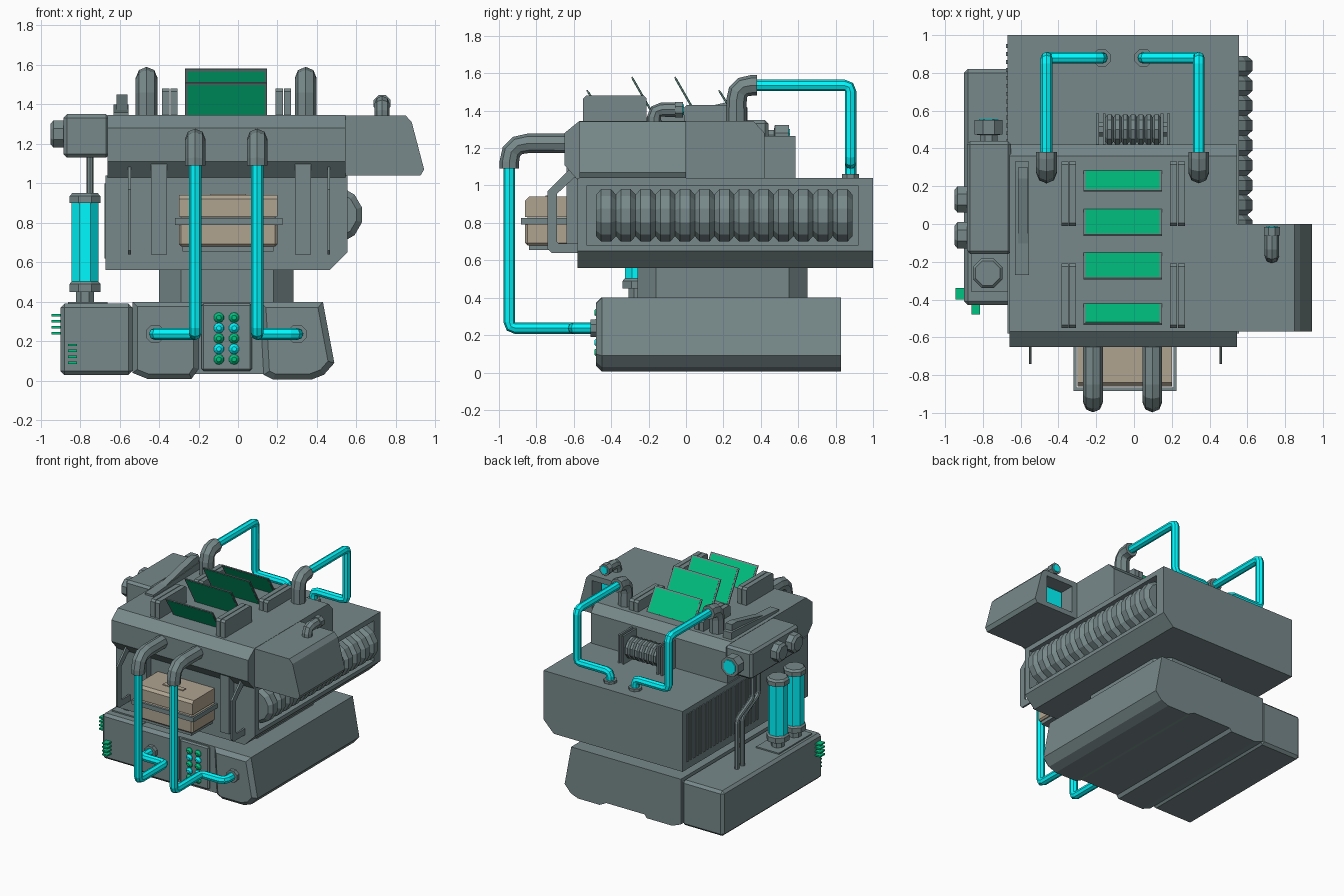
import bpy, bmesh, math
from mathutils import Vector

if "Cube" in bpy.data.objects:
    bpy.data.objects.remove(bpy.data.objects["Cube"])


def mat(name, col):
    m = bpy.data.materials.new(name)
    m.diffuse_color = (*col, 1)
    m.use_nodes = True
    m.node_tree.nodes["Principled BSDF"].inputs["Base Color"].default_value = m.diffuse_color
    return m


SLATE = mat("slate", (0.185, 0.25, 0.255))
CYAN = mat("cyan", (0.0, 0.95, 1.0))
GREEN = mat("green", (0.0, 0.54, 0.22))
TAN = mat("tan", (0.43, 0.37, 0.28))
MID = -0.06  # mirror line of the paired fittings


def finish(name, bm, m=None, bevel=0, front_only=False):
    bmesh.ops.recalc_face_normals(bm, faces=bm.faces)
    if bevel:
        ymin = min(v.co.y for v in bm.verts) + .001
        ed = [e for e in bm.edges if not front_only or all(v.co.y < ymin for v in e.verts)]
        bmesh.ops.bevel(bm, geom=ed, offset=bevel, segments=1, affect='EDGES')
    me = bpy.data.meshes.new(name)
    bm.to_mesh(me)
    bm.free()
    ob = bpy.data.objects.new(name, me)
    bpy.context.collection.objects.link(ob)
    me.materials.append(m or SLATE)
    return ob


def place(axis, t, u, v):
    return {'x': (t, u, v), 'y': (u, t, v), 'z': (u, v, t)}[axis]


def prism(name, pts, axis, a, b, m=None, bevel=0, front_only=False):
    bm = bmesh.new()
    rings = [[bm.verts.new(place(axis, t, u, v)) for u, v in pts] for t in (a, b)]
    n = len(pts)
    for r in rings:
        bm.faces.new(r)
    for i in range(n):
        j = (i + 1) % n
        bm.faces.new((rings[0][i], rings[0][j], rings[1][j], rings[1][i]))
    return finish(name, bm, m, bevel, front_only)


def box(name, x0, x1, y0, y1, z0, z1, m=None, bevel=0):
    return prism(name, [(x0, y0), (x1, y0), (x1, y1), (x0, y1)], 'z', z0, z1, m, bevel)


def recess(ob, *dims):
    """cut a box-shaped recess into ob"""
    cut = box("recess_cutter", *dims)
    cut.hide_render = True
    md = ob.modifiers.new("recess", 'BOOLEAN')
    md.operation, md.object, md.solver = 'DIFFERENCE', cut, 'EXACT'
    bpy.context.view_layer.objects.active = ob
    bpy.ops.object.modifier_apply(modifier="recess")
    bpy.data.objects.remove(cut)


def lathe(name, prof, axis, c, m=None, sides=8):
    """prof: (position along axis, radius); c: centre in the other two axes"""
    bm = bmesh.new()
    rings = []
    for t, r in prof:
        rings.append([bm.verts.new(place(axis, t, c[0] + r * math.cos((i + .5) * math.tau / sides),
                                         c[1] + r * math.sin((i + .5) * math.tau / sides)))
                      for i in range(sides)])
    for p, q in zip(rings, rings[1:]):
        for i in range(sides):
            j = (i + 1) % sides
            bm.faces.new((p[i], p[j], q[j], q[i]))
    bm.faces.new(rings[0])
    bm.faces.new(rings[-1])
    return finish(name, bm, m)


def pipe(name, pts, r, m=None, rnd=0.05, steps=2):
    """8-sided tube with rounded corners"""
    pts = [Vector(p) for p in pts]
    path = [pts[0]]
    for a, b, c in zip(pts, pts[1:], pts[2:]):
        p, q = b + (a - b).normalized() * rnd, b + (c - b).normalized() * rnd
        for k in range(steps + 1):
            t = k / steps
            path.append(p * (1 - t) ** 2 + b * 2 * t * (1 - t) + q * t * t)
    path.append(pts[-1])
    cu = bpy.data.curves.new(name, 'CURVE')
    cu.dimensions = '3D'
    cu.bevel_depth, cu.bevel_resolution, cu.use_fill_caps = r, 2, True
    sp = cu.splines.new('POLY')
    sp.points.add(len(path) - 1)
    for s, p in zip(sp.points, path):
        s.co = (*p, 1)
    sp.use_smooth = False
    ob = bpy.data.objects.new(name, cu)
    bpy.context.collection.objects.link(ob)
    cu.materials.append(m or SLATE)


def ribbed(name, axis, a, b, n, r0, r1, c, sides):
    w = (b - a) / n
    prof = []
    for i in range(n):
        s = a + i * w
        prof += [(s, r0), (s + w * .25, r1), (s + w * .75, r1)]
    lathe(name, prof + [(b, r0)], axis, c, None, sides)


# base: two lobes, centre block and side box
prism("base_left", [(-.535, .40), (-.2, .40), (-.2, .06), (-.235, .01), (-.46, .01), (-.535, .04)],
      'y', -.48, .83, bevel=.025, front_only=True)
prism("base_right", [(.11, .40), (.43, .40), (.488, .09), (.435, .03), (.37, .005), (.18, .005), (.13, .03)],
      'y', -.48, .83, bevel=.03, front_only=True)
box("base_centre", -.22, .14, -.45, .83, .035, .4)
box("base_side_box", -.9, -.535, -.43, .82, .03, .39, bevel=.02)
box("bead_panel", -.185, .07, -.47, -.44, .05, .39, bevel=.01)
for r in range(5):
    for x in (-.097, -.02):
        z = .32 - r * .053
        lathe("indicator_bead", [(-.455, .028), (-.475, .026), (-.49, .012)], 'y', (x, z),
              CYAN if r % 2 else GREEN, 10)
for i in range(4):
    box("side_fin", -.945, -.89, -.4, -.34, .235 + i * .03, .247 + i * .03, GREEN)
    box("front_fin", -.86, -.815, -.48, -.42, .085 + i * .03, .097 + i * .03, GREEN)

# neck between base and body
prism("neck", [(-.29, -.26), (.18, -.26), (.28, -.16), (.28, .55), (.18, .65), (-.29, .65), (-.4, .55), (-.4, -.16)],
      'z', .39, .57)

# main body with a side recess holding a ribbed duct
body = prism("main_body", [(-.67, 1.04), (-.67, .56), (.465, .56), (.555, .65), (.555, 1.04)], 'y', -.58, 1.0)
recess(body, .48, .7, -.53, .92, .68, 1.0)
ribbed("side_duct", 'y', -.48, .89, 13, .115, .145, (.488, .84), 12)
for i in range(22):
    y = .05 + i * .042
    box("grille_slat", -.677, -.66, y, y + .02, .62, 1.0)

# head block and its right and left pods
prism("head", [(-.65, 1.11), (-.65, 1.28), (-.57, 1.345), (.36, 1.345), (.42, 1.28), (.42, 1.03), (-.58, 1.03)],
      'x', -.66, .545)
pod = prism("right_pod", [(.54, 1.04), (.925, 1.04), (.943, 1.07), (.88, 1.31), (.85, 1.343), (.54, 1.343)],
            'y', -.57, 0)
recess(pod, .59, .83, -.12, .1, 1.08, 1.3)
box("pod_lamp", .6, .82, -.125, -.11, 1.09, 1.29, CYAN)
pipe("pod_vent", [(.73, -.04, 1.405), (.73, -.17, 1.405), (.73, -.17, 1.33)], .038, None, .04)
lathe("pod_vent_collar", [(-.06, .046), (-.015, .046)], 'y', (.73, 1.405))
lathe("pod_vent_glass", [(-.02, .034), (-.01, .03)], 'y', (.73, 1.405), CYAN)
box("left_pod", -.885, -.65, -.16, .44, 1.13, 1.35, bevel=.018)
for y in (.13, -.06):
    lathe("pod_knob", [(-.87, .075), (-.935, .075), (-.95, .055)], 'x', (y, 1.25))
lathe("pod_scope", [(.43, .05), (.47, .05), (.475, .08), (.55, .08)], 'y', (-.77, 1.25))
lathe("pod_scope_lens", [(.54, .058), (.556, .055)], 'y', (-.77, 1.25), CYAN)

# rear coil between plates
ribbed("rear_coil", 'x', -.15, .14, 7, .068, .085, (.5, 1.15), 10)
for x in (-.2, -.165, .14, .175):
    box("coil_plate", x, x + .015, .41, .585, 1.04, 1.265)
lathe("coil_axle", [(-.2, .04), (.19, .04)], 'x', (.5, 1.15))

# top panels: thin framed sheets leaning back, then rails and wedge
for y, z, d in ((-.53, 1.51, .11), (-.29, 1.58, .14), (-.06, 1.58, .14), (.175, 1.51, .11)):
    top, low = Vector((y, z)), Vector((y + d, 1.335))
    along = (low - top).normalized()
    nrm = Vector((-along.y, along.x))
    for nm, k, e, m in (("panel_frame", .004, 0, None), ("panel_sheet", .0055, .012, GREEN)):
        p, q = top + along * e, low - along * e
        prism(nm, [p + nrm * k, p - nrm * k, q - nrm * k, q + nrm * k], 'x', -.268 + e, .148 - e, m)
for x in (-.385, -.343, .19, .232):
    for y0, y1, z in ((-.55, -.21, 1.48), (-.01, .33, 1.43)):
        prism("panel_rail", [(y0, 1.33), (y1, 1.33), (y1, z - .015), (y1 - .015, z), (y0 + .015, z), (y0, z - .015)],
              'x', x, x + .037)
prism("top_wedge", [(-.27, 1.33), (.33, 1.33), (.33, 1.40), (.28, 1.40), (-.27, 1.36)], 'x', -.63, -.555)
prism("top_wedge_ridge", [(-.2, 1.35), (.3, 1.35), (.3, 1.45), (.24, 1.45)], 'x', -.615, -.56)

# front brackets and uprights
outer = [(-.57, 1.1), (-.61, 1.1), (-.74, .97), (-.74, .66), (-.72, .64), (-.57, .64)]
inner = [(-.57, .69), (-.68, .69), (-.69, .70), (-.69, .955), (-.60, 1.04), (-.57, 1.04)]
for s in (-1, 1):
    x = MID + .015 + s * .505
    prism("front_bracket", outer + inner, 'x', x - .007, x + .007)
    u = MID + .025 + s * .365
    box("front_upright", u - .04, u + .04, -.64, -.57, .64, 1.1)

# crate with strap and shelf
box("crate", -.3, .2, -.86, -.57, .68, .83, TAN, .012)
prism("crate_lid", [(-.86, .832), (-.86, .92), (-.84, .94), (-.57, .94), (-.57, .832)], 'x', -.3, .2, TAN)
box("crate_handle", -.14, .04, -.75, -.71, .935, .946, TAN)
box("crate_shelf", -.28, .18, -.84, -.57, .655, .68)
box("crate_strap_front", -.32, .225, -.883, -.865, .79, .825)
for x in (-.32, .21):
    box("crate_strap_side", x, x + .015, -.88, -.57, .79, .825)

# mirrored front and rear hoses
for s in (-1, 1):
    def P(d, y, z):
        return (MID + s * d, y, z)
    pipe("front_elbow", [P(.157, -.6, 1.225), P(.157, -.945, 1.225), P(.157, -.945, 1.09)], .052, None, .1, 3)
    pipe("front_hose", [P(.157, -.945, 1.12), P(.157, -.945, .237), P(.157, -.6, .237),
                        P(.36, -.6, .237), P(.36, -.47, .237)], .031, CYAN, .035)
    lathe("front_hose_flange", [(-.47, .05), (-.51, .05)], 'y', P(.36, .237, 0)[:2])
    pipe("rear_elbow", [P(.403, .27, 1.33), P(.403, .27, 1.535), P(.403, .38, 1.535)], .055, None, .08, 3)
    pipe("rear_hose", [P(.403, .36, 1.535), P(.403, .88, 1.535), P(.403, .88, 1.12),
                       P(.11, .88, 1.12), P(.11, .88, 1.03)], .031, CYAN, .035)
    lathe("rear_hose_flange", [(1.03, .05), (1.06, .05)], 'z', P(.11, .88, 0)[:2])

# side canisters and thin pipes
box("canister_plate", -.86, -.66, -.36, .06, .38, .4)
for y in (-.26, -.05):
    c = (-.775, y)
    lathe("canister_foot", [(.39, .05), (.45, .05), (.45, .085), (.49, .085), (.505, .07)], 'z', c)
    lathe("canister_glass", [(.5, .073), (.91, .073)], 'z', c, CYAN)
    lathe("canister_cap", [(.9, .085), (.935, .085), (.95, .07)], 'z', c)
for y in (.36, .43):
    pipe("thin_pipe", [(-.75, y, .38), (-.75, y, .78), (-.75, y - .2, .88), (-.75, y - .2, 1.15)], .018, None, .03)
